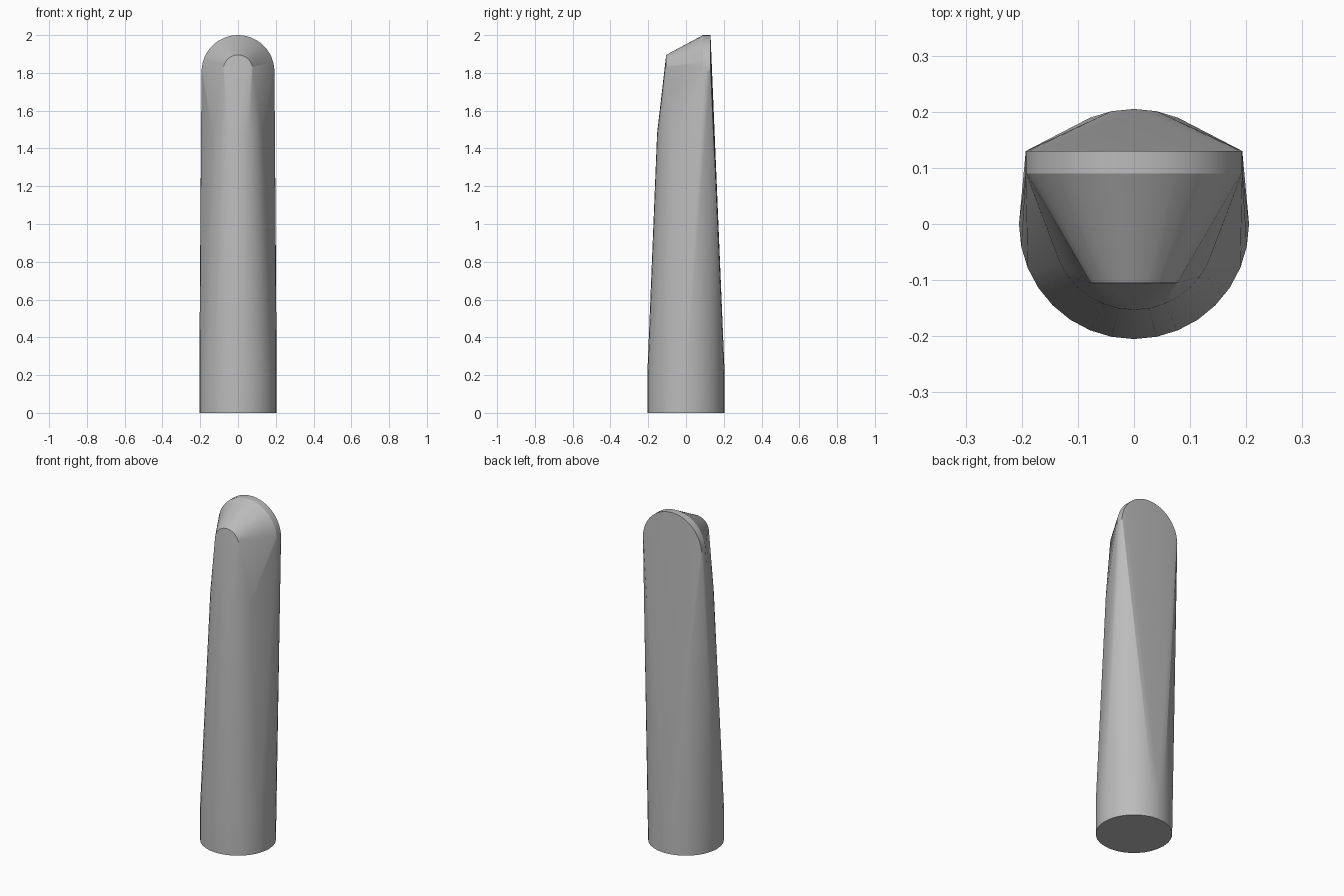
import bpy, bmesh
from math import sin, cos, pi, radians

if "Cube" in bpy.data.objects:
    bpy.data.objects.remove(bpy.data.objects["Cube"], do_unlink=True)

grey = bpy.data.materials.new("plain grey")
grey.use_nodes = True
colour = (0.5, 0.5, 0.5, 1)
grey.diffuse_color = colour
grey.node_tree.nodes["Principled BSDF"].inputs["Base Color"].default_value = colour


def ring(r, z, n=32):
    return [(r * cos(2 * pi * i / n), r * sin(2 * pi * i / n), z) for i in range(n)]


def arch(y, r, z, n=24):
    """Upright half circle facing the front."""
    return [(r * cos(pi * i / n), y, z + r * sin(pi * i / n)) for i in range(n + 1)]


def front_arc(r, y, z, n=14):
    """Level arc bulging towards the front."""
    return [(r * cos(a), y + r * sin(a), z)
            for a in (radians(-165 + 150 * i / n) for i in range(n + 1))]


# Round foot, tapered front, and two arches that form the sloped tip and flat back
points = ring(0.205, 0) + ring(0.205, 0.2)
points += front_arc(0.146, -0.007, 1.48)
points += arch(-0.105, 0.078, 1.817)
points += arch(0.09, 0.193, 1.807) + arch(0.13, 0.193, 1.807)

bm = bmesh.new()
for p in points:
    bm.verts.new(p)
hull = bmesh.ops.convex_hull(bm, input=bm.verts)
loose = [v for v in bm.verts if not v.link_faces]
bmesh.ops.delete(bm, geom=loose, context="VERTS")
bmesh.ops.dissolve_limit(bm, angle_limit=radians(0.3), verts=bm.verts, edges=bm.edges)
bmesh.ops.recalc_face_normals(bm, faces=bm.faces)

mesh = bpy.data.meshes.new("tapered_body")
bm.to_mesh(mesh)
bm.free()
mesh.materials.append(grey)
body = bpy.data.objects.new("tapered_body", mesh)
bpy.context.collection.objects.link(body)

# Smooth sides with crisp rims
bpy.ops.object.select_all(action="DESELECT")
body.select_set(True)
bpy.context.view_layer.objects.active = body
bpy.ops.object.shade_smooth_by_angle(angle=radians(25))
